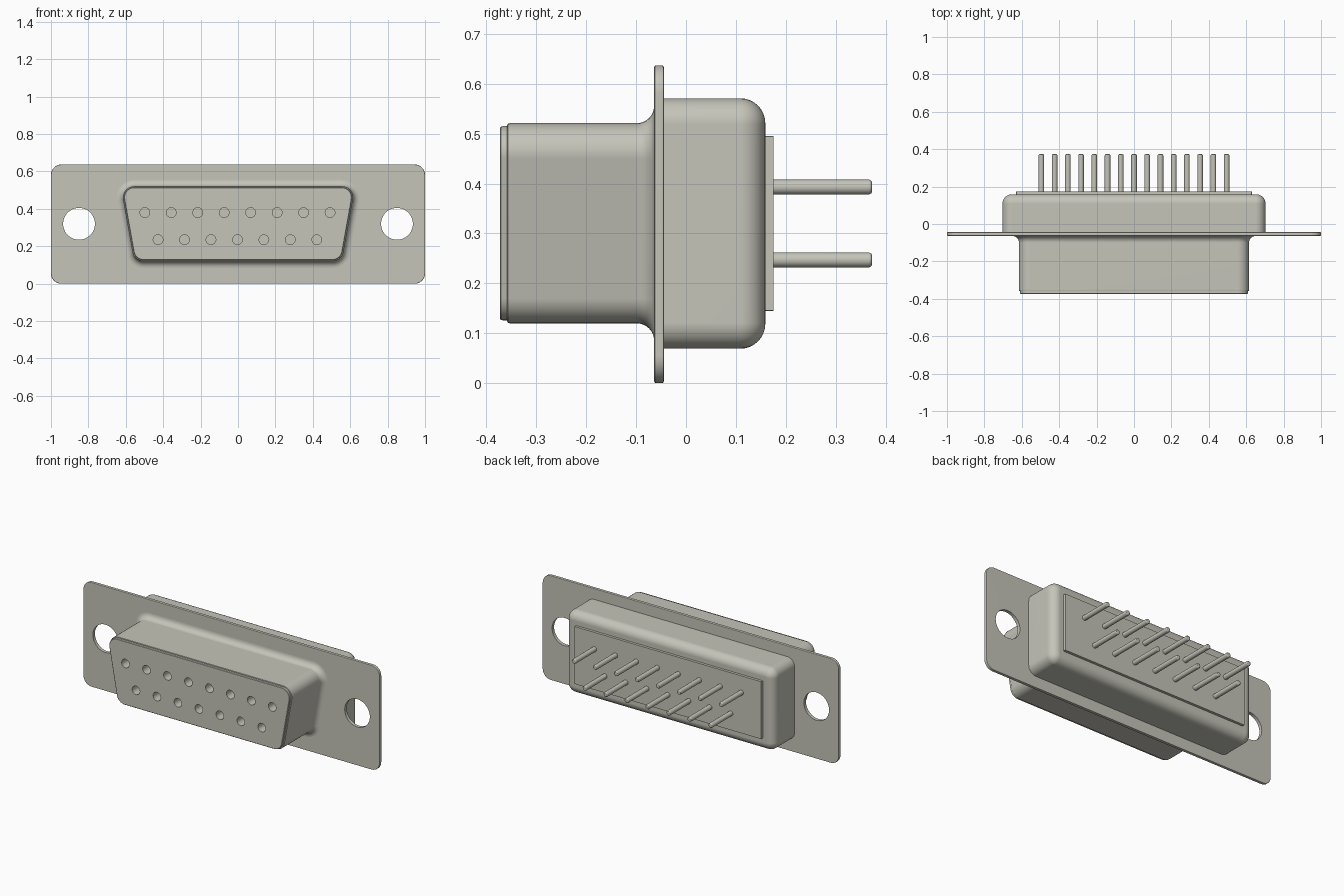
import bpy, bmesh, math
from mathutils import Vector

cube = bpy.data.objects.get("Cube")
if cube:
    bpy.data.objects.remove(cube)

metal = bpy.data.materials.new("warm grey metal")
colour = (0.56, 0.555, 0.49, 1)
metal.diffuse_color = colour
metal.use_nodes = True
bsdf = metal.node_tree.nodes["Principled BSDF"]
bsdf.inputs["Base Color"].default_value = colour
bsdf.inputs["Roughness"].default_value = 0.6


def make_object(name, bm):
    bmesh.ops.recalc_face_normals(bm, faces=bm.faces)
    mesh = bpy.data.meshes.new(name)
    bm.to_mesh(mesh)
    bm.free()
    obj = bpy.data.objects.new(name, mesh)
    bpy.context.collection.objects.link(obj)
    mesh.materials.append(metal)
    return obj


def rounded_outline(corners, radius, offset, steps=8):
    """Counter-clockwise (x, z) outline with rounded corners, grown by offset."""
    points = []
    n = len(corners)
    for i in range(n):
        p = Vector(corners[i])
        a = (p - Vector(corners[i - 1])).normalized()
        b = (Vector(corners[(i + 1) % n]) - p).normalized()
        n1, n2 = Vector((a.y, -a.x)), Vector((b.y, -b.x))
        centre = p - (n1 + n2) * radius / (1 + n1.dot(n2))
        start = math.atan2(n1.y, n1.x)
        sweep = math.acos(max(-1, min(1, n1.dot(n2))))
        for k in range(steps + 1):
            t = start + sweep * k / steps
            points.append(centre + Vector((math.cos(t), math.sin(t))) * (radius + offset))
    return points


def add_loft(bm, outline, sections):
    """Join outline(offset) rings along y and cap both ends."""
    rings = [[bm.verts.new((p.x, y, p.y)) for p in outline(off)] for y, off in sections]
    for r, s in zip(rings, rings[1:]):
        for i in range(len(r)):
            j = (i + 1) % len(r)
            bm.faces.new((r[i], r[j], s[j], s[i]))
    bm.faces.new(rings[0])
    bm.faces.new(rings[-1])


def loft(name, corners, radius, sections):
    bm = bmesh.new()
    add_loft(bm, lambda off: rounded_outline(corners, radius, off), sections)
    return make_object(name, bm)


def rods(name, centres, radius, sections, sides=24):
    """A set of round rods along y, at (x, z) centres."""
    bm = bmesh.new()
    for x, z in centres:
        def circle(off, x=x, z=z):
            return [Vector((x + (radius + off) * math.cos(math.tau * i / sides),
                            z + (radius + off) * math.sin(math.tau * i / sides)))
                    for i in range(sides)]
        add_loft(bm, circle, sections)
    return make_object(name, bm)


def cut(obj, cutter):
    mod = obj.modifiers.new("holes", 'BOOLEAN')
    mod.object = cutter
    mod.solver = 'EXACT'
    bpy.context.view_layer.objects.active = obj
    bpy.ops.object.modifier_apply(modifier=mod.name)
    bpy.data.objects.remove(cutter)


def box(half, low, high):
    return [(-half, low), (half, low), (half, high), (-half, high)]


def contacts(top_z, bottom_z, shift=0.0):
    """Eight positions above, seven staggered below."""
    pitch = 0.1415
    return ([((i - 3.5) * pitch + shift, top_z) for i in range(8)]
            + [((i - 3) * pitch + shift, bottom_z) for i in range(7)])


def arc(steps=8):
    return [math.pi / 2 * k / steps for k in range(steps + 1)]


# Mounting flange with softened rim and two screw holes
flange = loft("mounting_flange", box(1.0, 0.0, 0.637), 0.055,
              [(-0.064, -0.004), (-0.0625, -0.001), (-0.060, 0),
               (-0.048, 0), (-0.0455, -0.001), (-0.044, -0.004)])
cut(flange, rods("screw_hole_cutter", [(-0.85, 0.32), (0.85, 0.32)], 0.085,
                 [(-0.2, 0), (0.1, 0)], 48))

# Tapered front shell, flared where it meets the flange
taper = [(-0.555, 0.12), (0.555, 0.12), (0.627, 0.521), (-0.627, 0.521)]
flare = 0.035
shell_sections = [(-0.359, -0.004), (-0.357, -0.001), (-0.354, 0)]
shell_sections += [(-0.064 - flare + flare * math.sin(t), flare * (1 - math.cos(t))) for t in arc()]
shell = loft("front_shell", taper, 0.06, shell_sections)

# Socket face standing just proud of the shell
socket = loft("socket_face", taper, 0.06,
              [(-0.373, -0.009), (-0.371, -0.0065), (-0.368, -0.006), (-0.345, -0.006)])
holes = contacts(0.38, 0.235, -0.003)
for body in (shell, socket):
    cut(body, rods("socket_hole_cutter", holes, 0.026, [(-0.45, 0), (-0.31, 0)]))

# Rear housing with a rounded back edge
fillet = 0.05
housing = loft("rear_housing", box(0.703, 0.069, 0.571), 0.052,
               [(-0.046, 0)] + [(0.159 - fillet + fillet * math.sin(t),
                                 -fillet * (1 - math.cos(t))) for t in arc()])

# Rear insulator plate
plate = loft("rear_insulator", box(0.63, 0.145, 0.495), 0.002, [(0.15, 0), (0.175, 0)])

# Solder pins
pins = rods("solder_pins", contacts(0.393, 0.247), 0.015,
            [(0.165, 0), (0.367, 0), (0.371, -0.002), (0.373, -0.005)])

# Smooth rounded areas, keep flat faces crisp
for obj in (flange, shell, socket, housing, plate, pins):
    bpy.ops.object.select_all(action='DESELECT')
    obj.select_set(True)
    bpy.context.view_layer.objects.active = obj
    bpy.ops.object.shade_smooth_by_angle(angle=math.radians(35))
    weighted = obj.modifiers.new("weighted normals", 'WEIGHTED_NORMAL')
    weighted.keep_sharp = True
